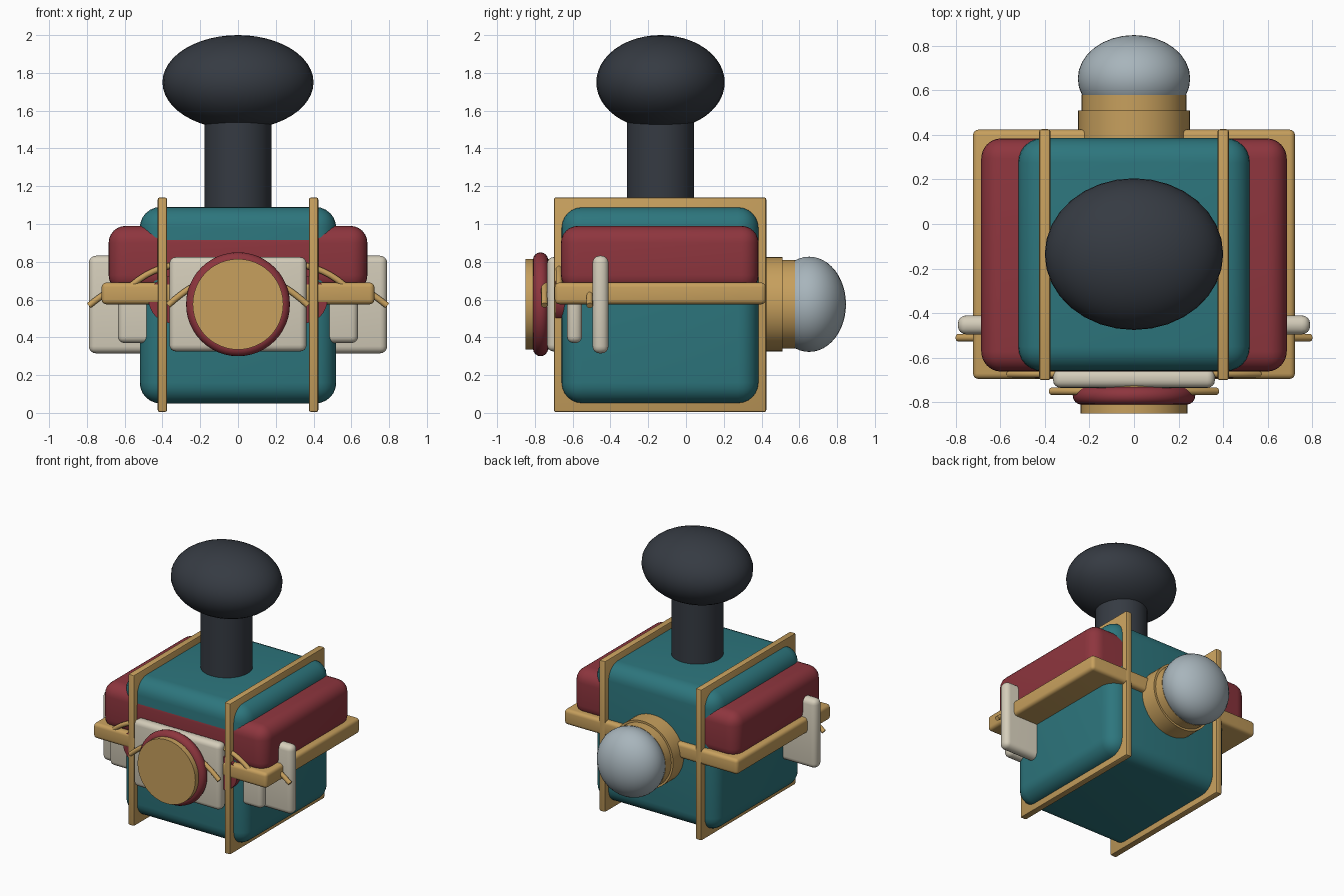
import bpy
import math

cube = bpy.data.objects.get("Cube")
if cube:
    bpy.data.objects.remove(cube, do_unlink=True)


def material(name, rgb):
    m = bpy.data.materials.new(name)
    m.use_nodes = True
    m.diffuse_color = (*rgb, 1)
    m.node_tree.nodes["Principled BSDF"].inputs["Base Color"].default_value = (*rgb, 1)
    return m


TEAL = material("teal", (0.026, 0.18, 0.205))
RED = material("dark red", (0.27, 0.036, 0.048))
GOLD = material("brass", (0.57, 0.35, 0.11))
CREAM = material("cream", (0.66, 0.61, 0.49))
DARK = material("charcoal", (0.036, 0.043, 0.055))
GREY = material("pale grey", (0.39, 0.46, 0.50))
AXIS_Z = 0.575  # height of the front and back fittings


def finish(name, mat, angle=35):
    ob = bpy.context.object
    ob.name = name
    ob.data.materials.append(mat)
    bpy.ops.object.shade_smooth_by_angle(angle=math.radians(angle))
    return ob


def box(name, mat, half_x, y, z, bevel, x=0, segments=4):
    """Rounded box centred on x, spanning the y and z ranges."""
    bpy.ops.mesh.primitive_cube_add(size=1, location=(x, sum(y) / 2, sum(z) / 2))
    bpy.context.object.scale = (2 * half_x, y[1] - y[0], z[1] - z[0])
    bpy.ops.object.transform_apply(location=False, rotation=False, scale=True)
    mod = bpy.context.object.modifiers.new("Rounded edges", "BEVEL")
    mod.width = bevel
    mod.segments = segments
    bpy.ops.object.modifier_apply(modifier=mod.name)
    return finish(name, mat)


def drum(name, mat, radius, y, x=0, z=AXIS_Z):
    """Cylinder lying along y."""
    bpy.ops.mesh.primitive_cylinder_add(
        vertices=48, radius=radius, depth=y[1] - y[0],
        location=(x, sum(y) / 2, z), rotation=(math.pi / 2, 0, 0))
    return finish(name, mat)


def ellipsoid(name, mat, location, radii):
    bpy.ops.mesh.primitive_uv_sphere_add(segments=32, ring_count=24, location=location)
    bpy.context.object.scale = radii
    return finish(name, mat, 60)


def arched_rod(name, half_width, y, peak, drop, power):
    """Thin round rod drooping towards both ends."""
    curve = bpy.data.curves.new(name, "CURVE")
    curve.dimensions = "3D"
    curve.bevel_depth = 0.017
    curve.bevel_resolution = 3
    curve.use_fill_caps = True
    spline = curve.splines.new("POLY")
    steps = 32
    spline.points.add(steps)
    for i, p in enumerate(spline.points):
        x = half_width * (2 * i / steps - 1)
        p.co = (x, y, peak - drop * abs(x) ** power, 1)
    spline.use_smooth = True
    curve.materials.append(GOLD)
    ob = bpy.data.objects.new(name, curve)
    bpy.context.collection.objects.link(ob)


# Body and the saddle block across it
box("body", TEAL, 0.52, (-0.66, 0.385), (0.05, 1.09), 0.11, segments=6)
box("saddle_block", RED, 0.685, (-0.662, 0.384), (0.64, 0.99), 0.09, segments=6)

# Brass belt and the two upright frames
box("belt", GOLD, 0.722, (-0.695, 0.423), (0.575, 0.69), 0.025)
for side, name in ((1, "left_frame"), (-1, "right_frame")):
    box(name, GOLD, 0.025, (-0.70, 0.425), (0.005, 1.14), 0.01, x=side * 0.4, segments=2)

# Cream plates, widest furthest back
box("wide_plate", CREAM, 0.79, (-0.495, -0.41), (0.315, 0.832), 0.038)
box("middle_plate", CREAM, 0.636, (-0.63, -0.55), (0.37, 0.78), 0.035)
box("front_plate", CREAM, 0.363, (-0.735, -0.65), (0.325, 0.825), 0.035)

# Drooping rods in front of the plates
arched_rod("wide_rod", 0.79, -0.51, 0.88, 0.5, 2)
arched_rod("middle_rod", 0.6, -0.672, 0.80, 1.24, 4)
arched_rod("front_rod", 0.37, -0.75, 0.741, 1.25, 2)

# Small red side studs behind the front plate
for side, name in ((1, "left_stud"), (-1, "right_stud")):
    drum(name, RED, 0.125, (-0.69, -0.52), x=side * 0.348, z=0.6)

# Front fitting: brass drum with a red ring
drum("front_drum", GOLD, 0.24, (-0.85, -0.6))
bpy.ops.mesh.primitive_torus_add(
    major_radius=0.235, minor_radius=0.04, major_segments=48, minor_segments=16,
    location=(0, -0.77, AXIS_Z), rotation=(math.pi / 2, 0, 0))
finish("front_ring", RED, 60)

# Back fitting: stepped collar with a dome
drum("back_collar", GOLD, 0.25, (0.3, 0.51))
drum("back_neck", GOLD, 0.235, (0.5, 0.578))
ellipsoid("back_dome", GREY, (0, 0.652, AXIS_Z), (0.252, 0.195, 0.252))

# Post and knob on top
bpy.ops.mesh.primitive_cylinder_add(vertices=48, radius=0.178, depth=0.6,
                                    location=(0, -0.135, 1.3))
finish("post", DARK)
ellipsoid("knob", DARK, (0, -0.135, 1.75), (0.4, 0.34, 0.25))
